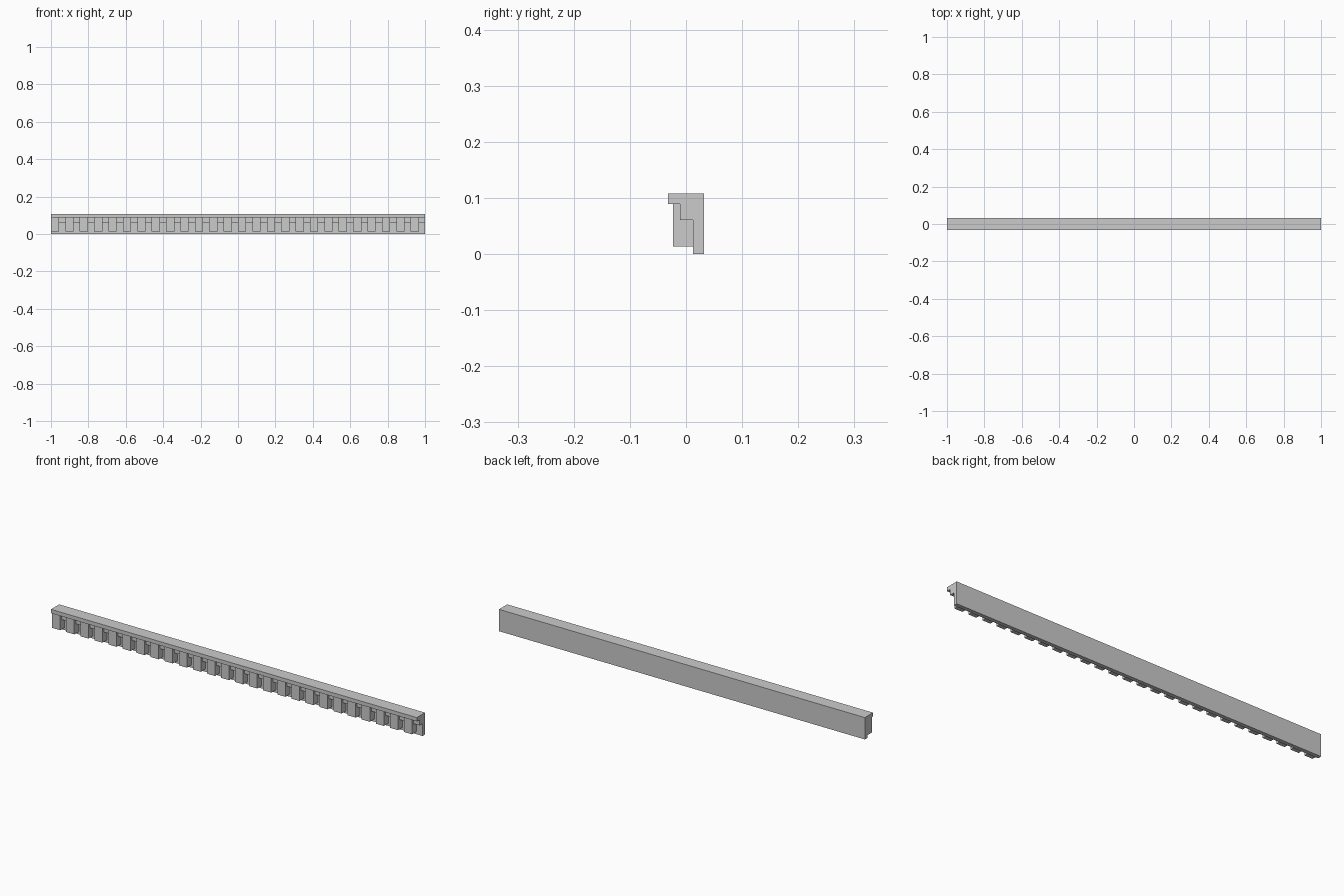
import bpy, bmesh

if "Cube" in bpy.data.objects:
    bpy.data.objects.remove(bpy.data.objects["Cube"])

COUNT = 26
PITCH = 2.0 / COUNT
TOOTH = 0.044


def extrude_profile(bm, profile, x0, x1):
    """Closed prism from a (y, z) profile running along x."""
    face = bm.faces.new([bm.verts.new((x0, y, z)) for y, z in profile])
    res = bmesh.ops.extrude_face_region(bm, geom=[face])
    verts = [v for v in res["geom"] if isinstance(v, bmesh.types.BMVert)]
    bmesh.ops.translate(bm, verts=verts, vec=(x1 - x0, 0, 0))


def finish(bm, name):
    bmesh.ops.recalc_face_normals(bm, faces=bm.faces)
    mesh = bpy.data.meshes.new(name)
    bm.to_mesh(mesh)
    bm.free()
    obj = bpy.data.objects.new(name, mesh)
    bpy.context.collection.objects.link(obj)
    return obj


# stepped moulding backing with overhanging cap
bm = bmesh.new()
extrude_profile(bm, [(0.032, 0), (0.032, 0.108), (-0.032, 0.108), (-0.032, 0.089),
                     (-0.011, 0.089), (-0.011, 0.061), (0.0125, 0.061), (0.0125, 0)], -1, 1)
finish(bm, "cornice_moulding")

# row of dentil blocks, fitted around the step
bm = bmesh.new()
for i in range(COUNT):
    x = -1 + i * PITCH
    extrude_profile(bm, [(-0.023, 0.013), (0.0125, 0.013), (0.0125, 0.061),
                         (-0.011, 0.061), (-0.011, 0.089), (-0.023, 0.089)], x, x + TOOTH)
finish(bm, "dentil_blocks")
